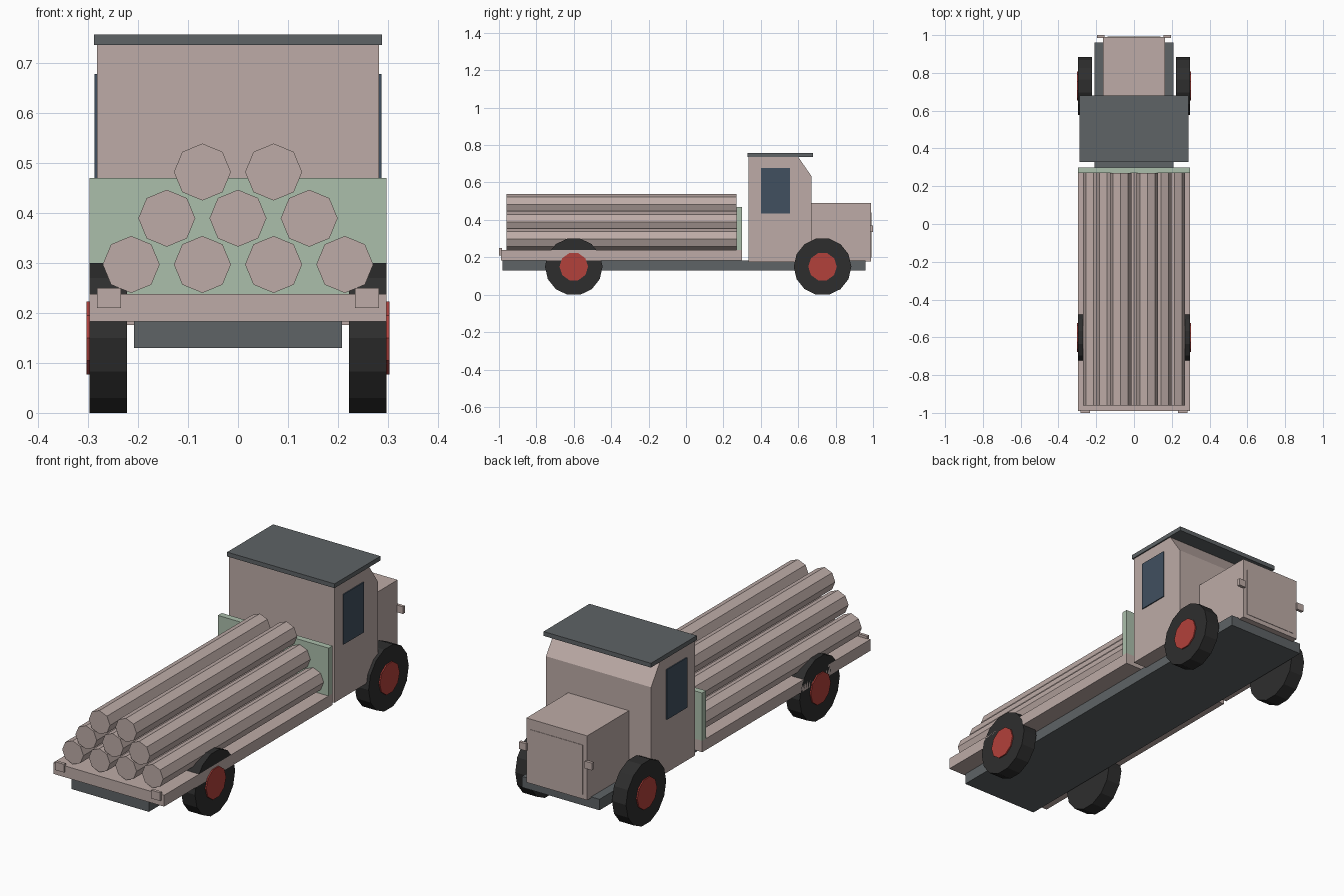
import bpy
import bmesh
from math import pi
from mathutils import Matrix

default = bpy.data.objects.get("Cube")
if default:
    bpy.data.objects.remove(default)


def material(name, r, g, b):
    m = bpy.data.materials.new(name)
    m.use_nodes = True
    m.diffuse_color = (r, g, b, 1)
    m.node_tree.nodes["Principled BSDF"].inputs["Base Color"].default_value = (r, g, b, 1)
    return m


BODY = material("dusty_beige", 0.51, 0.41, 0.385)
GREEN = material("sage_green", 0.41, 0.52, 0.41)
GREY = material("slate_grey", 0.112, 0.125, 0.132)
GLASS = material("window_blue", 0.052, 0.08, 0.115)
RUBBER = material("tyre_black", 0.027, 0.027, 0.027)
RED = material("hub_red", 0.45, 0.052, 0.043)


def finish(name, bm, mat):
    bmesh.ops.recalc_face_normals(bm, faces=bm.faces)
    mesh = bpy.data.meshes.new(name)
    bm.to_mesh(mesh)
    bm.free()
    mesh.materials.append(mat)
    ob = bpy.data.objects.new(name, mesh)
    bpy.context.collection.objects.link(ob)
    return ob


def box(name, x, y, z, mat):
    """Box from the (low, high) range on each axis."""
    bm = bmesh.new()
    size = [b - a for a, b in (x, y, z)]
    mid = [(a + b) / 2 for a, b in (x, y, z)]
    bmesh.ops.create_cube(bm, size=1, matrix=Matrix.Translation(mid) @ Matrix.Diagonal((*size, 1)))
    return finish(name, bm, mat)


def cylinder(name, sides, radius, length, centre, axis, mat):
    bm = bmesh.new()
    turn = Matrix.Rotation(pi / 2, 4, axis)
    bmesh.ops.create_cone(bm, cap_ends=True, segments=sides, radius1=radius, radius2=radius,
                          depth=length, matrix=Matrix.Translation(centre) @ turn)
    return finish(name, bm, mat)


def span(half):
    return (-half, half)


def sided(side, inner, outer):
    return tuple(sorted((side * inner, side * outer)))


# Chassis, flat bed and headboard
box("chassis", span(0.208), (-0.98, 0.96), (0.13, 0.183), GREY)
box("flat_bed", span(0.297), (-0.99, 0.30), (0.183, 0.238), BODY)
box("headboard", span(0.297), (0.27, 0.30), (0.238, 0.47), GREEN)

# Cab: side profile with a sloped windscreen, extruded across
profile = [(0.335, 0.176), (0.67, 0.176), (0.67, 0.635), (0.60, 0.736), (0.335, 0.736)]
bm = bmesh.new()
face = bm.faces.new([bm.verts.new((-0.282, y, z)) for y, z in profile])
extruded = bmesh.ops.extrude_face_region(bm, geom=[face])["geom"]
bmesh.ops.translate(bm, vec=(0.564, 0, 0),
                    verts=[v for v in extruded if isinstance(v, bmesh.types.BMVert)])
finish("cab", bm, BODY)
box("cab_roof", span(0.288), (0.328, 0.68), (0.736, 0.757), GREY)

# Bonnet and grille
box("bonnet", span(0.163), (0.67, 0.99), (0.178, 0.49), BODY)
box("grille", span(0.14), (0.98, 0.992), (0.20, 0.44), BODY)

# Paired lamps, windows and wheels
for side, label in ((1, "left"), (-1, "right")):
    box(label + "_window", sided(side, 0.279, 0.287), (0.40, 0.555), (0.435, 0.678), GLASS)
    box(label + "_headlamp", sided(side, 0.157, 0.195), (0.985, 1.0), (0.335, 0.37), BODY)
    box(label + "_tail_lamp", sided(side, 0.234, 0.282), (-1.0, -0.985), (0.21, 0.25), BODY)
    for end, y in (("front", 0.73), ("rear", -0.60)):
        name = f"{end}_{label}_"
        cylinder(name + "tyre", 14, 0.154, 0.075, (side * 0.2595, y, 0.15), "Y", RUBBER)
        cylinder(name + "hub", 10, 0.0765, 0.04, (side * 0.283, y, 0.15), "Y", RED)

# Stacked logs: rows of four, three and two
for row, count in enumerate((4, 3, 2)):
    for i in range(count):
        x = (i - (count - 1) / 2) * 0.1425
        cylinder(f"log_{row + 1}_{i + 1}", 8, 0.057, 1.23,
                 (x, -0.345, 0.297 + row * 0.0925), "X", BODY)
